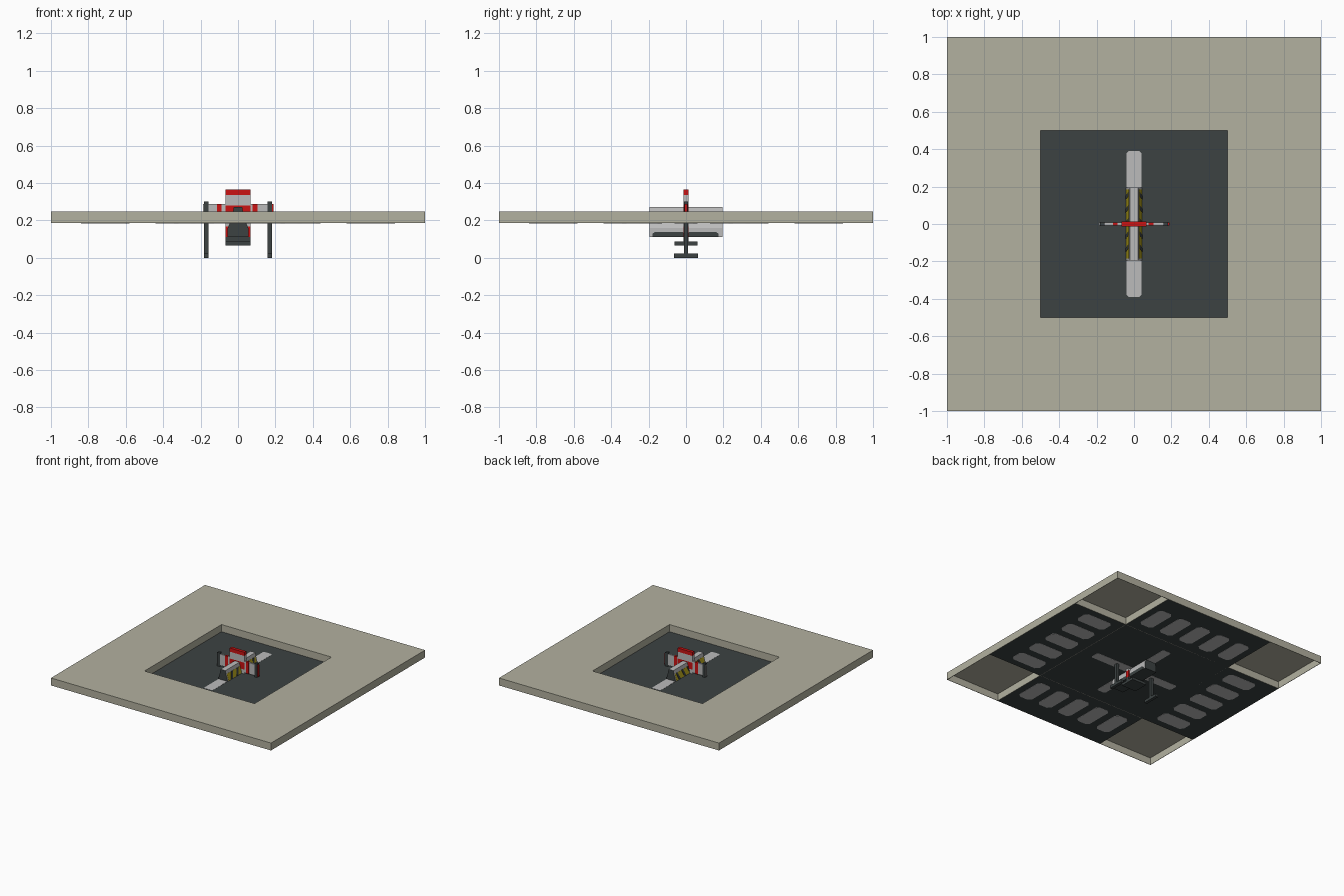
import bpy, bmesh

if "Cube" in bpy.data.objects:
    bpy.data.objects.remove(bpy.data.objects["Cube"])

def mat(name, r, g, b):
    m = bpy.data.materials.new(name)
    m.diffuse_color = (r, g, b, 1)
    m.use_nodes = True
    m.node_tree.nodes["Principled BSDF"].inputs["Base Color"].default_value = m.diffuse_color
    return m

PAVE = mat("pavement beige", .45, .44, .35)
DARK = mat("asphalt dark", .045, .055, .055)
WHITE = mat("paint white", .50, .50, .50)
RED = mat("warning red", .60, .006, .006)
YELLOW = mat("hazard yellow", .45, .36, .012)

def finish(name, bm, mats):
    bmesh.ops.recalc_face_normals(bm, faces=bm.faces[:])
    me = bpy.data.meshes.new(name)
    bm.to_mesh(me)
    bm.free()
    for m in mats:
        me.materials.append(m)
    ob = bpy.data.objects.new(name, me)
    bpy.context.collection.objects.link(ob)
    return ob

def prism(bm, pts, fn, a, b):
    """Extrude a 2D outline between a and b; fn maps (u, v, w) to xyz."""
    lo = [bm.verts.new(fn(u, v, a)) for u, v in pts]
    hi = [bm.verts.new(fn(u, v, b)) for u, v in pts]
    n = len(pts)
    faces = [bm.faces.new(lo), bm.faces.new(hi)]
    for i in range(n):
        faces.append(bm.faces.new((lo[i], lo[(i + 1) % n], hi[(i + 1) % n], hi[i])))
    return faces

def up(u, v, w):
    return (u, v, w)

def along_y(u, v, w):
    return (u, w, v)

def along_x(u, v, w):
    return (w, u, v)

def boxes(name, m, *items):
    bm = bmesh.new()
    for x0, x1, y0, y1, z0, z1 in items:
        prism(bm, [(x0, y0), (x1, y0), (x1, y1), (x0, y1)], up, z0, z1)
    return finish(name, bm, [m])

LOW, TOP, T = .185, .246, .003

# pavement: raised frame, outer walls and kerb walls, open underneath
boxes("pavement_top", PAVE,
      (-1, 1, .5, 1, TOP - T, TOP), (-1, 1, -1, -.5, TOP - T, TOP),
      (-1, -.5, -.5, .5, TOP - T, TOP), (.5, 1, -.5, .5, TOP - T, TOP))
for s in (-1, 1):
    for nm, a, b in (("outer_wall", 1 - T, 1), ("kerb_wall", .5, .5 + T)):
        lo, hi = sorted((s * a, s * b))
        boxes(nm, PAVE, (lo, hi, -1, 1, LOW, TOP - T), (-1, 1, lo, hi, LOW, TOP - T))

# road cross
e = 1 - T
boxes("road_cross", DARK, (-.5, .5, -e, e, LOW, LOW + .002),
      (-e, -.5, -.5, .5, LOW, LOW + .002), (.5, e, -.5, .5, LOW, LOW + .002))

# road markings: bars with cut corners
def bar(bm, cx, cy, hx, hy, z0, z1, c=.025):
    pts = [(cx - hx + c, cy - hy), (cx + hx - c, cy - hy), (cx + hx, cy - hy + c),
           (cx + hx, cy + hy - c), (cx + hx - c, cy + hy), (cx - hx + c, cy + hy),
           (cx - hx, cy + hy - c), (cx - hx, cy - hy + c)]
    prism(bm, pts, up, z0, z1)

bm = bmesh.new()
for s in (-1, 1):
    for i in range(-2, 3):
        bar(bm, s * .71, i * .19, .13, .062, LOW - .001, LOW + .003)
        bar(bm, i * .19, s * .71, .062, .13, LOW - .001, LOW + .003)
bar(bm, 0, 0, .04, .39, LOW - .001, LOW + .003, .012)
bar(bm, -.215, 0, .175, .04, LOW - .001, LOW, .012)
bar(bm, .215, 0, .175, .04, LOW - .001, LOW, .012)
finish("road_markings", bm, [WHITE])

# concrete barrier with dark ends and underside
half = [(.055, .11), (.055, .16), (.043, .187), (.027, .245), (.022, .272)]
bm = bmesh.new()
prism(bm, half + [(-x, z) for x, z in reversed(half)], along_y, -.195, .195)
bm.normal_update()
for f in bm.faces:
    if abs(f.normal.y) > .9 or (abs(f.normal.z) > .9 and f.calc_center_median().z < .12):
        f.material_index = 1
finish("barrier_body", bm, [WHITE, DARK])

# hazard stripes on the sloping sides
def slope_plate(bm, s, ys, zs, lift):
    def x(z):
        return .043 - (z - .187) * .016 / .058
    (y0, y1), (z0, z1) = ys, zs
    k = .02 if y1 - y0 < .1 else 0
    q = [(y0, z0), (y1, z0), (y1 + k, z1), (y0 + k, z1)]
    inner = [bm.verts.new((s * (x(z) - .004), y, z)) for y, z in q]
    outer = [bm.verts.new((s * (x(z) + lift), y, z)) for y, z in q]
    bm.faces.new(inner)
    bm.faces.new(outer)
    for i in range(4):
        j = (i + 1) % 4
        bm.faces.new((inner[i], inner[j], outer[j], outer[i]))

bm, bd = bmesh.new(), bmesh.new()
for s in (-1, 1):
    slope_plate(bm, s, (-.185, .185), (.189, .243), .0012)
    for i in range(5):
        y = -.15 + i * .07
        slope_plate(bd, s, (y, y + .022), (.189, .243), .0024)
finish("barrier_yellow_band", bm, [YELLOW])
finish("barrier_dark_stripes", bd, [DARK])

# dark strip low on the barrier sides
bm = bmesh.new()
foot = [(-.18, .11), (.175, .11), (.175, .128), (.16, .138), (.02, .138), (0, .13),
        (-.02, .138), (-.165, .138), (-.18, .128)]
for s in (-1, 1):
    prism(bm, foot, along_x, s * .054, s * .0565)
finish("barrier_lower_strip", bm, [DARK])

# barricade: two posts with feet, and a striped board
for s in (-1, 1):
    boxes("barricade_post", DARK, (s * .169 - .012, s * .169 + .012, -.012, .012, .02, .3))
    boxes("barricade_foot", DARK, (s * .169 - .012, s * .169 + .012, -.065, .065, 0, .023))
boxes("barricade_board", WHITE, (-.188, .188, -.007, .007, .195, .288))
boxes("barricade_red_stripes", RED,
      *[(x - .013, min(x + .013, .19), -.0085, .0085, .194, .2885) for x in (-.1, -.005, .09, .182)])

# beacon panel with red and white bands, standing on a dark base
for i in range(5):
    z = .365 - .03 if i == 0 else .335 - i * .056
    z1 = .365 if i == 0 else z + .056
    boxes("panel_band", WHITE if i % 2 else RED, (-.066, .066, -.013, .013, z, z1))
boxes("panel_lower", DARK, (-.066, .066, -.013, .013, .085, .111))
boxes("panel_base", DARK, (-.066, .066, -.062, .062, .065, .086))
